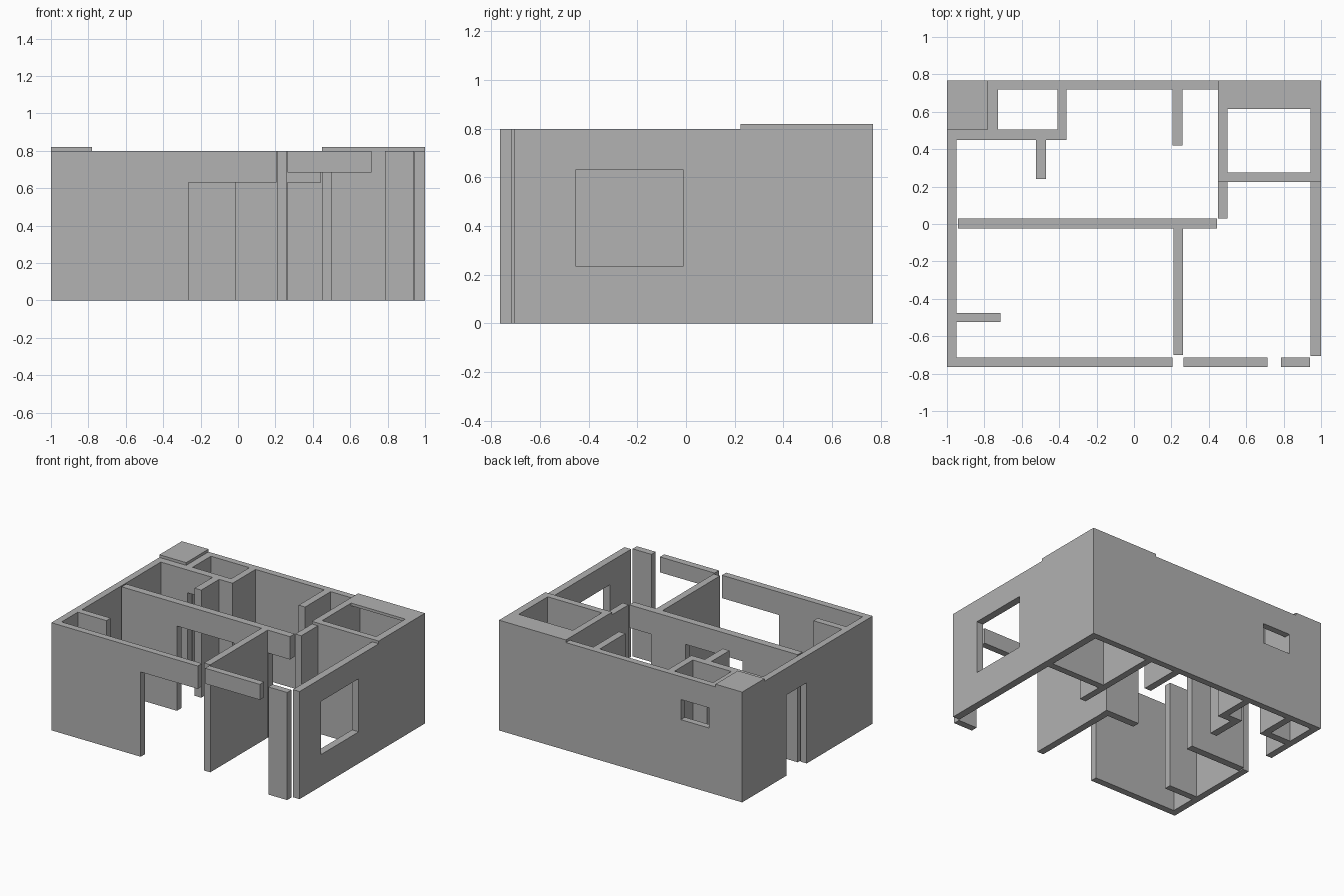
import bpy
import bmesh
from mathutils import Matrix, Vector

old = bpy.data.objects.get("Cube")
if old:
    bpy.data.objects.remove(old, do_unlink=True)

# One plain wall colour
plaster = bpy.data.materials.new("plaster_grey")
plaster.use_nodes = True
colour = (0.445, 0.445, 0.445, 1)
plaster.diffuse_color = colour
plaster.node_tree.nodes["Principled BSDF"].inputs["Base Color"].default_value = colour

WALL = 0.80    # wall height
CAP = 0.82     # height of the roofed corners
DOOR = 0.63    # door and window head


def add_box(bm, x0, x1, y0, y1, z0, z1):
    size = Vector((x1 - x0, y1 - y0, z1 - z0))
    mid = Vector((x0 + x1, y0 + y1, z0 + z1)) / 2
    bmesh.ops.create_cube(bm, size=1, matrix=Matrix.Translation(mid) @ Matrix.Diagonal(size).to_4x4())


def finish(name, bm):
    mesh = bpy.data.meshes.new(name)
    bm.to_mesh(mesh)
    bm.free()
    mesh.materials.append(plaster)
    obj = bpy.data.objects.new(name, mesh)
    bpy.context.collection.objects.link(obj)
    return obj


def wall(name, x, y, openings=(), top=WALL):
    """Straight wall along its longer side; openings are (start, end, sill, head)."""
    bm = bmesh.new()
    along_x = x[1] - x[0] > y[1] - y[0]
    start, end = x if along_x else y

    def piece(a, b, z0, z1):
        if b - a > 0.001 and z1 - z0 > 0.001:
            if along_x:
                add_box(bm, a, b, *y, z0, z1)
            else:
                add_box(bm, *x, a, b, z0, z1)

    for a, b, sill, head in openings:
        piece(start, a, 0, top)
        piece(a, b, 0, sill)
        piece(a, b, head, top)
        start = b
    piece(start, end, 0, top)
    return finish(name, bm)


def slab(name, *boxes):
    bm = bmesh.new()
    for x0, x1, y0, y1 in boxes:
        add_box(bm, x0, x1, y0, y1, WALL, CAP)
    return finish(name, bm)


# Outer walls
wall("west_wall", (-1, -0.95), (-0.765, 0.72), [(0.01, 0.25, 0, 0.6)])
wall("east_wall", (0.945, 1), (-0.705, 0.72), [(-0.455, -0.01, 0.235, DOOR)])
wall("back_wall", (-1, 1), (0.72, 0.768), [(-0.725, -0.495, 0.48, DOOR)])

# Front wall: long panel with a wide opening, a hanging lintel and a pillar
front = (-0.765, -0.715)
wall("front_wall", (-0.95, 0.205), front, [(-0.265, 0.205, 0, DOOR)])
wall("front_lintel", (0.265, 0.715), front, [(0.265, 0.715, 0, 0.685)])
wall("front_pillar", (0.785, 0.94), front)

# Central partition with two doorways
wall("central_partition", (-0.94, 0.445), (-0.025, 0.03),
     [(-0.485, -0.015, 0, DOOR), (0.265, 0.445, 0, DOOR)])

# Inner walls
wall("front_room_partition", (0.21, 0.262), (-0.70, -0.025))
wall("front_room_stub", (-0.95, -0.715), (-0.525, -0.475))
wall("washroom_front_wall", (-0.95, -0.36), (0.45, 0.505), [(-0.73, -0.525, 0, DOOR)])
wall("washroom_side_wall", (-0.41, -0.36), (0.505, 0.72))
wall("shaft_wall", (-0.78, -0.727), (0.505, 0.72))
wall("hall_stub", (-0.525, -0.47), (0.24, 0.45))
wall("back_room_stub", (0.205, 0.258), (0.42, 0.72))
wall("corner_room_side_wall", (0.45, 0.5), (0.03, 0.72))
wall("corner_room_front_wall", (0.5, 0.945), (0.225, 0.275))

# Thin roof slabs over the back corners
slab("shaft_cap", (-1, -0.78, 0.505, 0.768))
slab("corner_room_cap",
     (0.45, 1, 0.615, 0.768), (0.45, 1, 0.225, 0.275),
     (0.45, 0.5, 0.275, 0.615), (0.945, 1, 0.275, 0.615))
